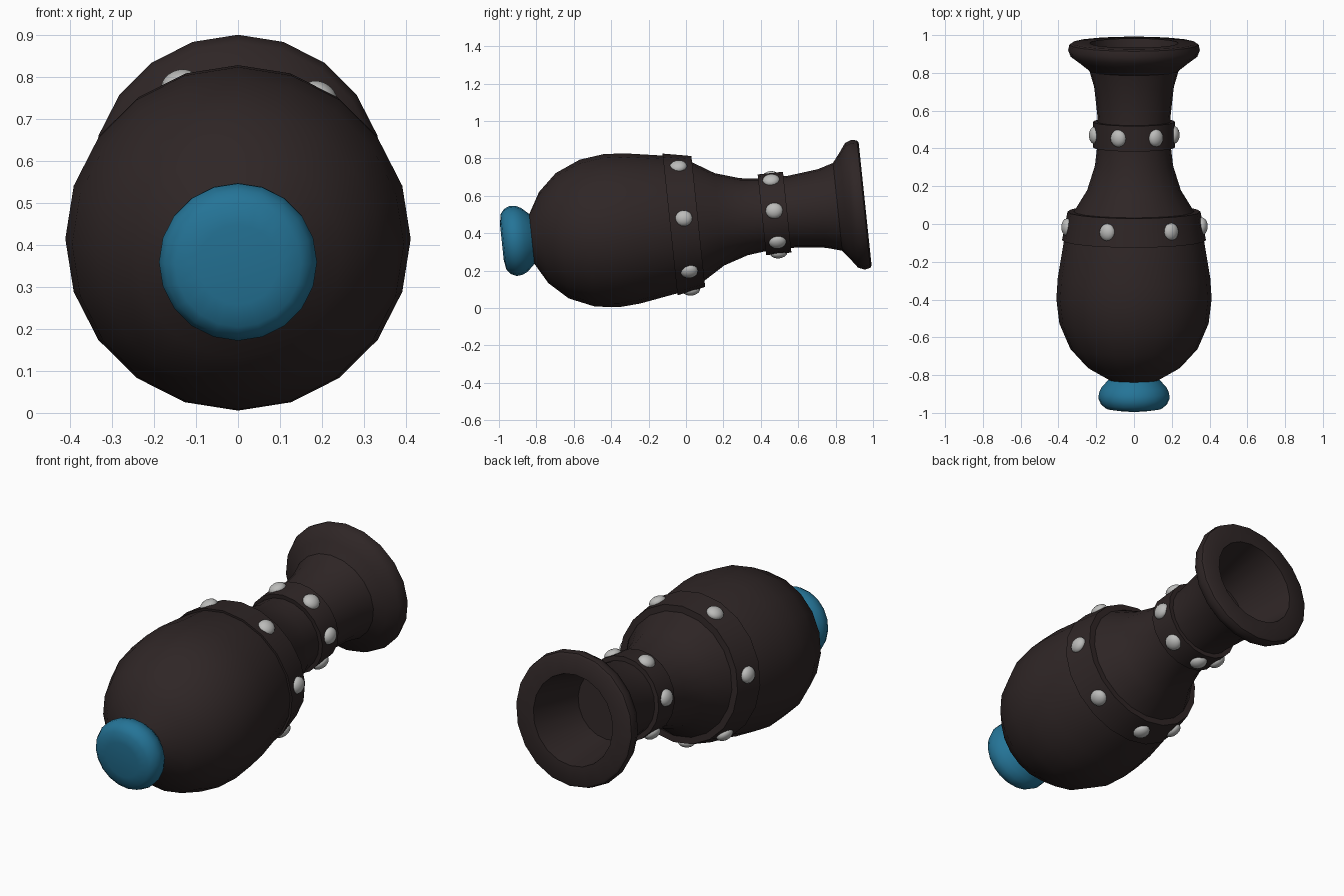
import bpy, bmesh, math
from mathutils import Vector, Matrix

if "Cube" in bpy.data.objects:
    bpy.data.objects.remove(bpy.data.objects["Cube"])

SIDES = 20
TILT = Matrix.Translation((0, 0, 0.456)) @ Matrix.Rotation(math.radians(6), 4, 'X')


def material(name, rgb):
    m = bpy.data.materials.new(name)
    m.diffuse_color = (*rgb, 1)
    m.use_nodes = True
    m.node_tree.nodes["Principled BSDF"].inputs["Base Color"].default_value = m.diffuse_color
    return m


iron = material("dark_iron", (0.028, 0.019, 0.019))
blue = material("blue_enamel", (0.018, 0.175, 0.31))
silver = material("silver_grey", (0.5, 0.5, 0.49))


def finish(name, bm, mat, angle=35):
    bmesh.ops.recalc_face_normals(bm, faces=bm.faces)
    me = bpy.data.meshes.new(name)
    bm.to_mesh(me)
    bm.free()
    me.materials.append(mat)
    ob = bpy.data.objects.new(name, me)
    ob.matrix_world = TILT
    bpy.context.collection.objects.link(ob)
    bpy.ops.object.select_all(action='DESELECT')
    bpy.context.view_layer.objects.active = ob
    ob.select_set(True)
    bpy.ops.object.shade_smooth_by_angle(angle=math.radians(angle))
    return ob


def lathe(name, profile, mat, closed=False, angle=35):
    """Spin (position along barrel, radius) points round the barrel axis (local Y)."""
    bm = bmesh.new()
    rings = []
    for s, r in profile:
        rings.append([bm.verts.new((r * math.sin(2 * math.pi * i / SIDES), s,
                                    r * math.cos(2 * math.pi * i / SIDES)))
                      for i in range(SIDES)])
    pairs = list(zip(rings, rings[1:]))
    if closed:
        pairs.append((rings[-1], rings[0]))
    else:
        bm.faces.new(rings[0])
        bm.faces.new(rings[-1])
    for a, b in pairs:
        for i in range(SIDES):
            j = (i + 1) % SIDES
            bm.faces.new((a[i], a[j], b[j], b[i]))
    return finish(name, bm, mat, angle)


# Barrel with flared muzzle and hollow bore
lathe("barrel", [
    (-0.84, 0.115), (-0.825, 0.14), (-0.765, 0.245), (-0.665, 0.337), (-0.53, 0.395),
    (-0.40, 0.411), (-0.29, 0.404), (-0.09, 0.371), (0.063, 0.32), (0.18, 0.248),
    (0.31, 0.207), (0.42, 0.194), (0.57, 0.193), (0.73, 0.211), (0.815, 0.236),
    (0.855, 0.287), (0.89, 0.335), (0.925, 0.349), (0.955, 0.342), (0.963, 0.33),
    (0.963, 0.235), (0.66, 0.18)], iron)

# Rounded knob at the rear
lathe("rear_knob", [
    (-0.82, 0.125), (-0.84, 0.145), (-0.87, 0.172), (-0.90, 0.186), (-0.93, 0.188),
    (-0.96, 0.175), (-0.981, 0.15), (-0.990, 0.095)], blue, angle=40)

# Raised reinforcing bands
lathe("wide_band", [(-0.086, 0.34), (-0.086, 0.381), (0.066, 0.352), (0.066, 0.30)],
      iron, closed=True)
lathe("narrow_band", [(0.408, 0.18), (0.408, 0.217), (0.544, 0.217), (0.544, 0.18)],
      iron, closed=True)

# Flattened round studs on each band
for name, s, r in (("wide_band_studs", -0.01, 0.361), ("narrow_band_studs", 0.476, 0.212)):
    bm = bmesh.new()
    for deg in (-23, 33, 86, 136, 184, 222, 281):
        m = (Matrix.Rotation(math.radians(deg), 4, 'Y')
             @ Matrix.Translation((0, s, r))
             @ Matrix.Diagonal((0.043, 0.047, 0.03, 1)))
        bmesh.ops.create_uvsphere(bm, u_segments=16, v_segments=10, radius=1, matrix=m)
    finish(name, bm, silver, 60)
